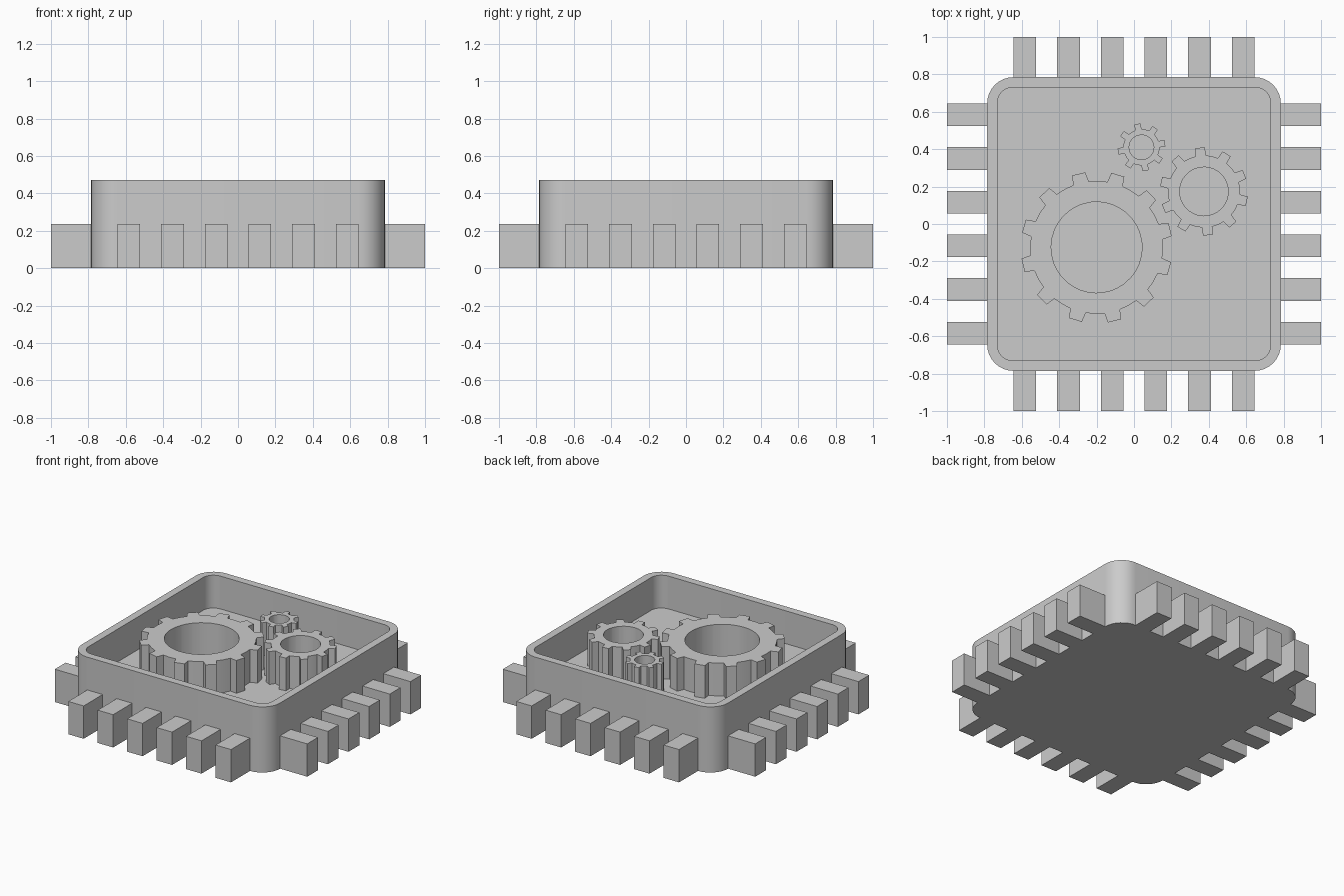
import bpy
import bmesh
from math import cos, sin, pi, radians

cube = bpy.data.objects.get("Cube")
if cube:
    bpy.data.objects.remove(cube, do_unlink=True)

HEIGHT = 0.47
FLOOR = 0.235
HALF = 0.785

grey = bpy.data.materials.new("plain_grey")
grey.use_nodes = True
colour = (0.6, 0.6, 0.6, 1)
grey.diffuse_color = colour
grey.node_tree.nodes["Principled BSDF"].inputs["Base Color"].default_value = colour


def finish(name, bm):
    """Turn a bmesh into a shaded grey object."""
    bmesh.ops.recalc_face_normals(bm, faces=bm.faces)
    mesh = bpy.data.meshes.new(name)
    bm.to_mesh(mesh)
    bm.free()
    mesh.materials.append(grey)
    obj = bpy.data.objects.new(name, mesh)
    bpy.context.collection.objects.link(obj)
    bpy.ops.object.select_all(action="DESELECT")
    obj.select_set(True)
    bpy.context.view_layer.objects.active = obj
    bpy.ops.object.shade_smooth_by_angle(angle=radians(25))
    return obj


def loft(name, rings, closed):
    """Join equal outlines (points, z); wrap round or cap both ends."""
    bm = bmesh.new()
    loops = [[bm.verts.new((x, y, z)) for x, y in pts] for pts, z in rings]
    pairs = list(zip(loops, loops[1:]))
    if closed:
        pairs.append((loops[-1], loops[0]))
    else:
        bm.faces.new(loops[0])
        bm.faces.new(loops[-1])
    for a, b in pairs:
        n = len(a)
        for i in range(n):
            j = (i + 1) % n
            bm.faces.new((a[i], a[j], b[j], b[i]))
    return finish(name, bm)


def rounded_square(half, radius, steps=8):
    pts = []
    for corner, (sx, sy) in enumerate([(1, 1), (-1, 1), (-1, -1), (1, -1)]):
        for i in range(steps + 1):
            a = (corner + i / steps) * pi / 2
            pts.append((sx * (half - radius) + radius * cos(a),
                        sy * (half - radius) + radius * sin(a)))
    return pts


def gear(name, cx, cy, hole, root, tip, teeth, turn):
    """Toothed ring; turn is the clockwise angle of one tooth from +y."""
    pitch = 2 * pi / teeth
    outer, inner = [], []
    for k in range(teeth):
        mid = pi / 2 - radians(turn) + k * pitch
        # root, tip, tip, root, then the middle of the valley
        for part, r in ((-0.23, root), (-0.17, tip), (0.17, tip),
                        (0.23, root), (0.5, root)):
            a = mid + part * pitch
            outer.append((cx + r * cos(a), cy + r * sin(a)))
            inner.append((cx + hole * cos(a), cy + hole * sin(a)))
    low = FLOOR - 0.01
    return loft(name, [(outer, low), (outer, HEIGHT),
                       (inner, HEIGHT), (inner, low)], True)


# Open tray with a raised floor
outside = rounded_square(HALF, 0.14)
inside = rounded_square(0.73, 0.08)
loft("chip_tray", [(outside, 0), (outside, HEIGHT),
                   (inside, HEIGHT), (inside, FLOOR)], False)

# Three gears standing on the floor, flush with the rim
gear("large_gear", -0.2, -0.125, 0.243, 0.355, 0.406, 12, 16.3)
gear("medium_gear", 0.374, 0.174, 0.13, 0.193, 0.236, 10, -5)
gear("small_gear", 0.04, 0.41, 0.066, 0.097, 0.128, 8, -10)


# Six square pins on each of the four sides
def pin(name, x, y, size_x, size_y):
    bm = bmesh.new()
    bmesh.ops.create_cube(bm, size=1)
    bmesh.ops.scale(bm, vec=(size_x, size_y, FLOOR), verts=bm.verts)
    bmesh.ops.translate(bm, vec=(x, y, FLOOR / 2), verts=bm.verts)
    finish(name, bm)


WIDTH = 0.122
LENGTH = 1 - HALF
for i in range(6):
    along = (i - 2.5) * 0.2335
    for side, x_name, y_name in ((1, "left", "back"), (-1, "right", "front")):
        out = side * (HALF + LENGTH / 2)
        pin(f"{x_name}_pin_{i + 1}", out, along, LENGTH, WIDTH)
        pin(f"{y_name}_pin_{i + 1}", along, out, WIDTH, LENGTH)
